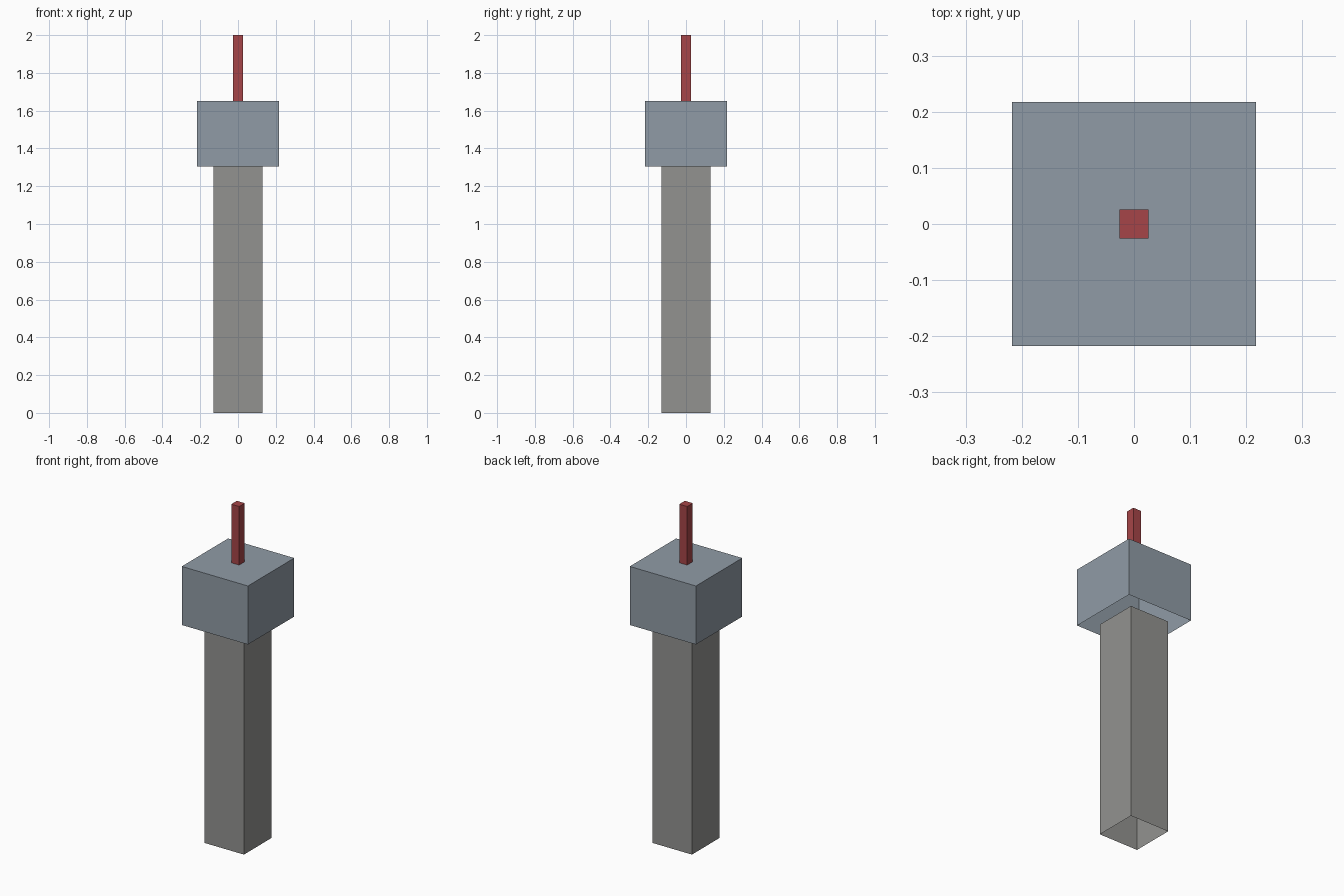
import bpy
import bmesh

if "Cube" in bpy.data.objects:
    bpy.data.objects.remove(bpy.data.objects["Cube"])

U = 2 / 46  # the tower is 46 modules tall


def material(name, rgb):
    mat = bpy.data.materials.new(name)
    mat.diffuse_color = (*rgb, 1)
    mat.use_nodes = True
    mat.node_tree.nodes["Principled BSDF"].inputs["Base Color"].default_value = mat.diffuse_color
    return mat


def open_box(name, width, z0, height, mat):
    """Square box with its underside left open, given in modules."""
    bm = bmesh.new()
    bmesh.ops.create_cube(bm, size=1)
    bmesh.ops.translate(bm, verts=bm.verts, vec=(0, 0, 0.5))
    bmesh.ops.scale(bm, verts=bm.verts, vec=(width * U, width * U, height * U))
    bm.normal_update()
    underside = [f for f in bm.faces if f.normal.z < -0.9]
    bmesh.ops.delete(bm, geom=underside, context='FACES_ONLY')
    mesh = bpy.data.meshes.new(name)
    bm.to_mesh(mesh)
    bm.free()
    mesh.materials.append(mat)
    obj = bpy.data.objects.new(name, mesh)
    obj.location.z = z0 * U
    bpy.context.collection.objects.link(obj)


# Concrete shaft, overhanging cabin, antenna mast
open_box("tower_shaft", 6, 0, 30, material("concrete", (0.29, 0.29, 0.28)))
open_box("tower_cabin", 10, 30, 8, material("slate", (0.28, 0.33, 0.38)))
open_box("antenna_mast", 1.2, 38, 8, material("red", (0.38, 0.06, 0.065)))
